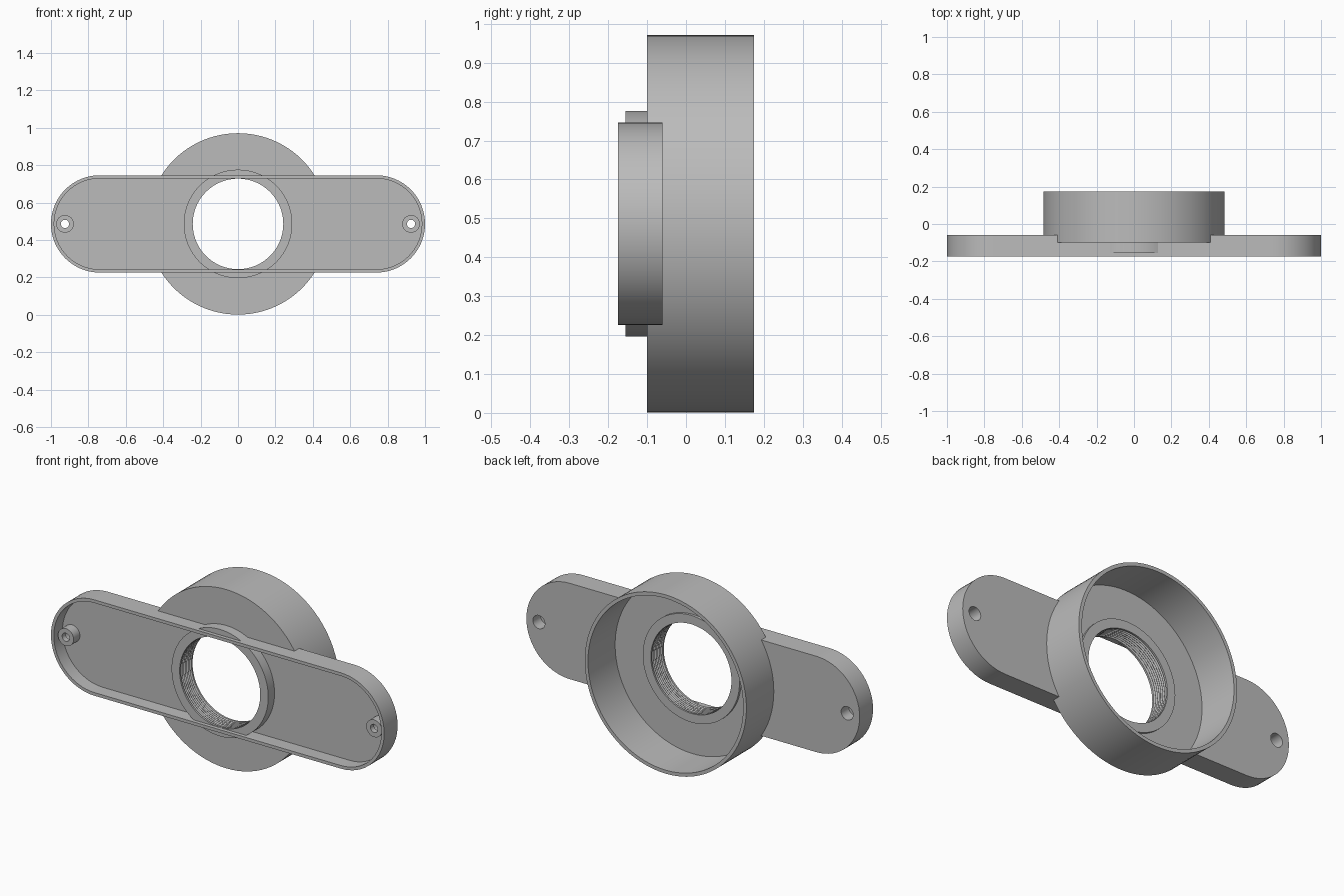
import bpy, bmesh, math

cube = bpy.data.objects.get("Cube")
if cube:
    bpy.data.objects.remove(cube, do_unlink=True)

CZ = 0.486            # height of the common axis
FRONT, BACK = -0.175, 0.175
FLOOR, PLATE_BACK = -0.101, -0.06
SCREW_X = 0.925

grey = bpy.data.materials.new("plain grey")
grey.use_nodes = True
colour = (0.5, 0.5, 0.5, 1)
grey.diffuse_color = colour
grey.node_tree.nodes["Principled BSDF"].inputs["Base Color"].default_value = colour


def finish(name, bm):
    bmesh.ops.recalc_face_normals(bm, faces=bm.faces)
    mesh = bpy.data.meshes.new(name)
    bm.to_mesh(mesh)
    bm.free()
    mesh.materials.append(grey)
    obj = bpy.data.objects.new(name, mesh)
    bpy.context.collection.objects.link(obj)
    return obj


def lathe(name, profile, cx=0.0, steps=96):
    """Turn a closed (radius, y) profile around an axis along y."""
    bm = bmesh.new()
    rings = []
    for i in range(steps):
        a = math.tau * i / steps
        rings.append([bm.verts.new((cx + r * math.cos(a), y, CZ + r * math.sin(a)))
                      for r, y in profile])
    n = len(profile)
    for i in range(steps):
        p, q = rings[i], rings[(i + 1) % steps]
        for j in range(n):
            k = (j + 1) % n
            bm.faces.new((p[j], p[k], q[k], q[j]))
    return finish(name, bm)


def slot(name, radius, half, y0, y1, cx=0.0, steps=32):
    """Prism with round ends; half = 0 gives a cylinder."""
    bm = bmesh.new()
    outline = []
    for side in (1, -1):
        for i in range(steps + (1 if half else 0)):
            a = math.pi * i / steps - side * math.pi / 2
            outline.append((cx + side * half + radius * math.cos(a),
                            CZ + radius * math.sin(a)))
    a = [bm.verts.new((x, y0, z)) for x, z in outline]
    b = [bm.verts.new((x, y1, z)) for x, z in outline]
    bm.faces.new(a)
    bm.faces.new(b)
    for i in range(len(a)):
        j = (i + 1) % len(a)
        bm.faces.new((a[i], a[j], b[j], b[i]))
    return finish(name, bm)


def cut(target, cutter):
    cutter.hide_render = True
    mod = target.modifiers.new("cut", "BOOLEAN")
    mod.operation, mod.solver, mod.object = "DIFFERENCE", "EXACT", cutter
    bpy.context.view_layer.objects.active = target
    bpy.ops.object.modifier_apply(modifier=mod.name)
    bpy.data.objects.remove(cutter, do_unlink=True)


# Long mounting plate: shallow tray open to the front
plate = slot("mounting_plate", 0.26, 0.74, FRONT, PLATE_BACK)
cut(plate, slot("tray_cutter", 0.243, 0.74, FRONT - 0.1, FLOOR))
cut(plate, slot("bore_cutter", 0.27, 0, -0.15, 0.1, steps=48))
for s in (1, -1):
    cut(plate, slot("screw_cutter", 0.042, 0, -0.2, 0.1, s * SCREW_X, 16))

# Round cup open to the back
cup = lathe("round_cup", [(0.27, -0.1), (0.485, -0.1), (0.485, BACK),
                          (0.466, BACK), (0.466, -0.058), (0.27, -0.058)])

# Threaded collar through the middle
y_front, y_back, turns = -0.155, -0.044, 7
collar_profile = [(0.29, y_front), (0.29, y_back), (0.242, y_back)]
pitch = (y_back - y_front - 0.02) / turns
for i in range(turns):
    y = y_back - 0.01 - i * pitch
    collar_profile += [(0.242, y), (0.252, y - pitch * 0.4),
                       (0.252, y - pitch * 0.55), (0.242, y - pitch * 0.95)]
collar_profile.append((0.242, y_front))
collar = lathe("threaded_collar", collar_profile)

# Screw posts with a wider bore at the back
posts = [lathe(n + "_screw_post",
               [(0.047, -0.155), (0.047, FLOOR + 0.01), (0.042, FLOOR + 0.01),
                (0.042, PLATE_BACK), (0.036, PLATE_BACK), (0.036, -0.125),
                (0.022, -0.125), (0.022, -0.155)], s * SCREW_X, 32)
         for n, s in (("left", 1), ("right", -1))]

# Smooth the curved walls, keep the edges crisp
bpy.ops.object.select_all(action="DESELECT")
for obj in [plate, cup, collar] + posts:
    obj.select_set(True)
bpy.context.view_layer.objects.active = plate
bpy.ops.object.shade_smooth_by_angle(angle=math.radians(25))
